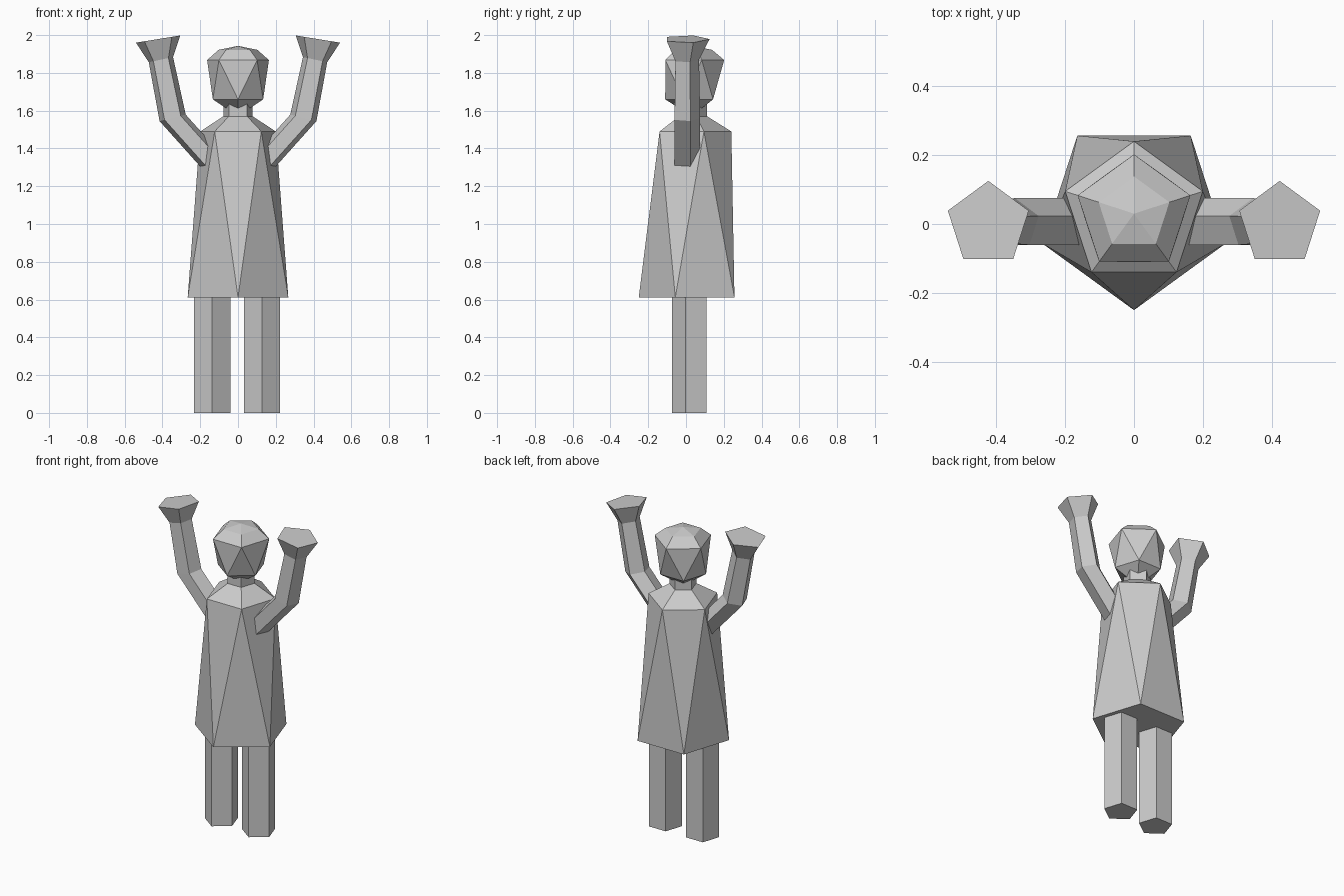
import bpy, bmesh
from math import sin, cos, radians

if "Cube" in bpy.data.objects:
    bpy.data.objects.remove(bpy.data.objects["Cube"])

BACK, FRONT = 0, 36  # which way the pentagon's point faces


def loft(name, rings):
    """Skin five-sided rings: (x, y, z, radius, point direction, tilt in degrees)."""
    bm = bmesh.new()
    loops = []
    for x, y, z, r, phase, tilt in rings:
        t, loop = radians(tilt), []
        for i in range(5):
            a = radians(72 * i + phase)
            dx, dy = r * sin(a), r * cos(a)
            loop.append(bm.verts.new((x + dx * cos(t), y + dy, z - dx * sin(t))))
        loops.append(loop)
    for k in range(len(rings) - 1):
        a, b = loops[k], loops[k + 1]
        twisted = rings[k][4] != rings[k + 1][4]
        if rings[k][4] == BACK:
            a, b = b, a
        for i in range(5):
            j = (i + 1) % 5
            if twisted:
                bm.faces.new((a[i], b[i], b[j]))
                bm.faces.new((a[i], b[j], a[j]))
            else:
                bm.faces.new((a[i], a[j], b[j], b[i]))
    for k in (0, -1):
        if rings[k][3] > 0:
            bm.faces.new(loops[k])
    bmesh.ops.remove_doubles(bm, verts=bm.verts, dist=1e-5)
    bmesh.ops.recalc_face_normals(bm, faces=bm.faces)
    mesh = bpy.data.meshes.new(name)
    bm.to_mesh(mesh)
    bm.free()
    obj = bpy.data.objects.new(name, mesh)
    bpy.context.collection.objects.link(obj)
    return obj


def upright(name, y, rows):
    return loft(name, [(0, y, z, r, phase, 0) for z, r, phase in rows])


# Coat, shoulders and neck
upright("body", 0.03, [(0.612, 0.28, FRONT), (1.49, 0.21, BACK),
                       (1.57, 0.082, BACK), (1.645, 0.082, BACK)])

# Head: pointed chin, faceted skull, low crown
upright("head", 0.03, [(1.57, 0, FRONT), (1.66, 0.14, FRONT), (1.868, 0.172, BACK),
                       (1.922, 0.108, BACK), (1.943, 0, BACK)])

# Legs
for name, x in (("left_leg", -0.137), ("right_leg", 0.127)):
    loft(name, [(x, 0.028, z, 0.101, FRONT, 0) for z in (0, 0.612)])

# Raised arms with flared hands: x, z, radius, tilt
ARM = [(0.105, 1.293, 0.075, 14), (0.346, 1.562, 0.075, 14),
       (0.408, 1.87, 0.069, 12), (0.423, 1.979, 0.125, 9.2)]
for name, s in (("left_arm", -1), ("right_arm", 1)):
    loft(name, [(s * x, 0, z, r, BACK, s * t) for x, z, r, t in ARM])
